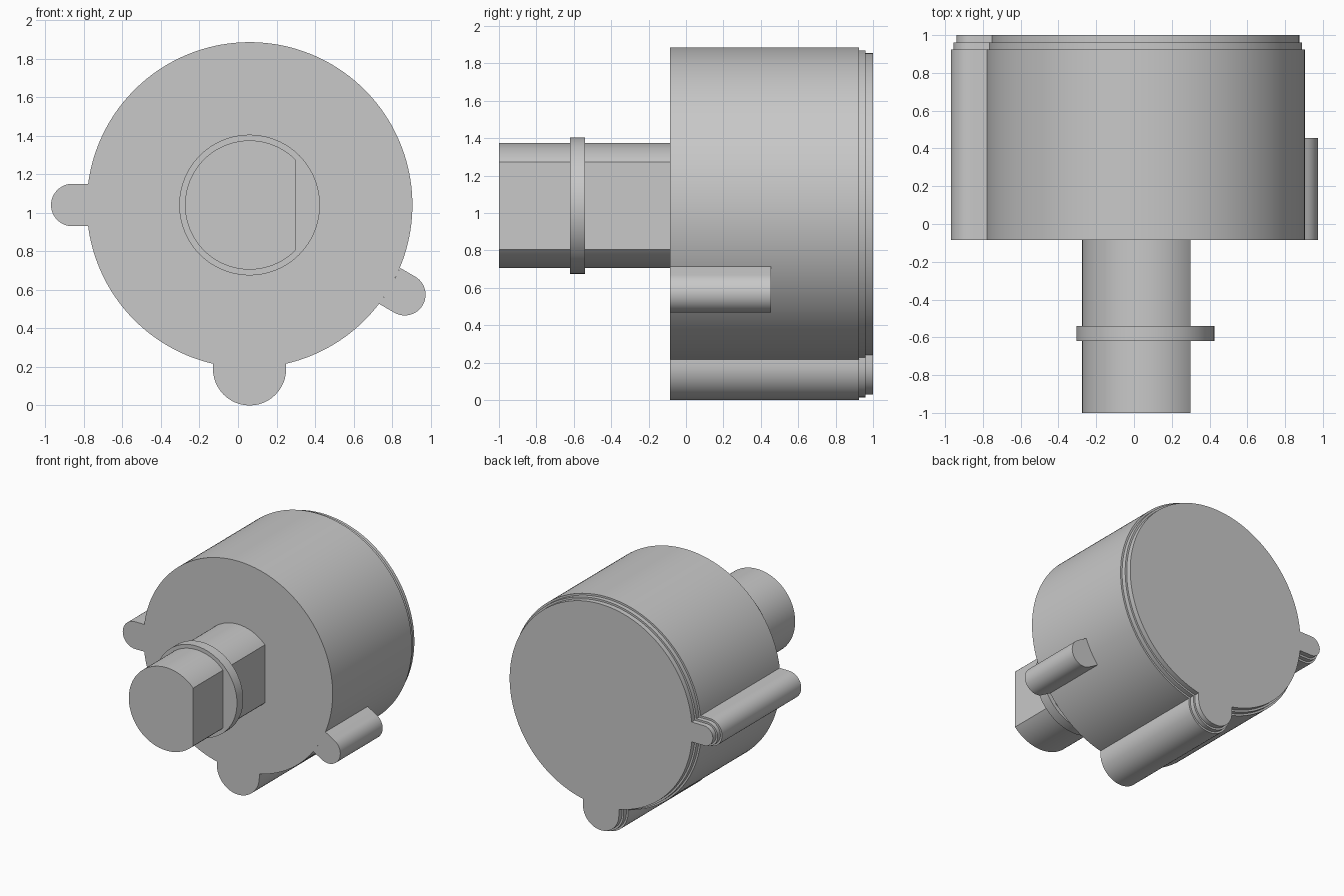
import bpy, bmesh
from math import sin, cos, asin, acos, pi, radians

if "Cube" in bpy.data.objects:
    bpy.data.objects.remove(bpy.data.objects["Cube"], do_unlink=True)

CX, CZ = 0.06, 1.04          # shared axis of the housing and shaft
RADIUS = 0.845
FRONT, BACK = -0.085, 1.0

grey = bpy.data.materials.new("plain_grey")
grey.use_nodes = True
COLOUR = (0.58, 0.58, 0.58, 1)
grey.diffuse_color = COLOUR
grey.node_tree.nodes["Principled BSDF"].inputs["Base Color"].default_value = COLOUR


def arc(radius, start, end, steps, x=CX, z=CZ):
    """Points along an arc in the x-z plane."""
    angles = [start + (end - start) * i / steps for i in range(steps + 1)]
    return [(x + radius * cos(a), z + radius * sin(a)) for a in angles]


def lug_cap(angle, reach, radius):
    """Rounded end of a lug pointing outward from the axis."""
    return arc(radius, angle - pi / 2, angle + pi / 2, 24,
               CX + reach * cos(angle), CZ + reach * sin(angle))


def loft(name, sections):
    """Solid through (y, outline) sections with matching point counts."""
    bm = bmesh.new()
    rings = [[bm.verts.new((x, y, z)) for x, z in outline] for y, outline in sections]
    n = len(rings[0])
    for a, b in zip(rings, rings[1:]):
        for i in range(n):
            j = (i + 1) % n
            bm.faces.new((a[i], a[j], b[j], b[i]))
    bm.faces.new(rings[0])
    bm.faces.new(rings[-1])
    bmesh.ops.recalc_face_normals(bm, faces=bm.faces)
    mesh = bpy.data.meshes.new(name)
    bm.to_mesh(mesh)
    bm.free()
    mesh.materials.append(grey)
    obj = bpy.data.objects.new(name, mesh)
    bpy.context.collection.objects.link(obj)
    bpy.ops.object.select_all(action="DESELECT")
    obj.select_set(True)
    bpy.context.view_layer.objects.active = obj
    bpy.ops.object.shade_smooth_by_angle(angle=radians(30))
    return obj


def housing_outline(inset):
    """Round body with a side lug and a bottom lug, shrunk by inset."""
    body = RADIUS - inset
    side, bottom = 0.11 - inset, 0.19 - inset
    side_gap, bottom_gap = asin(side / body), asin(bottom / body)
    return (arc(body, -pi / 2 + bottom_gap, pi - side_gap, 110)
            + lug_cap(pi, 0.92, side)
            + arc(body, pi + side_gap, 1.5 * pi - bottom_gap, 36)
            + lug_cap(1.5 * pi, 0.85, bottom))


# Housing with a stepped back rim
steps = [(FRONT, 0), (0.925, 0), (0.925, 0.015), (0.96, 0.015), (0.96, 0.03), (BACK, 0.03)]
loft("housing", [(y, housing_outline(inset)) for y, inset in steps])

# Short lug at the lower left side, its base following the housing
tilt, width = radians(-30), 0.108
gap = asin(width / RADIUS)
short_lug = lug_cap(tilt, 0.93, width) + arc(RADIUS, tilt + gap, tilt - gap, 8)
loft("short_lug", [(FRONT, short_lug), (0.455, short_lug)])

# Shaft with one flat side
flat = acos(0.24 / 0.335)
shaft = arc(0.335, flat, 2 * pi - flat, 96)
loft("shaft", [(-1.0, shaft), (FRONT, shaft)])

# Retaining collar around the shaft
collar = arc(0.365, 0, 2 * pi, 96)[:-1]
loft("collar", [(-0.62, collar), (-0.54, collar)])
